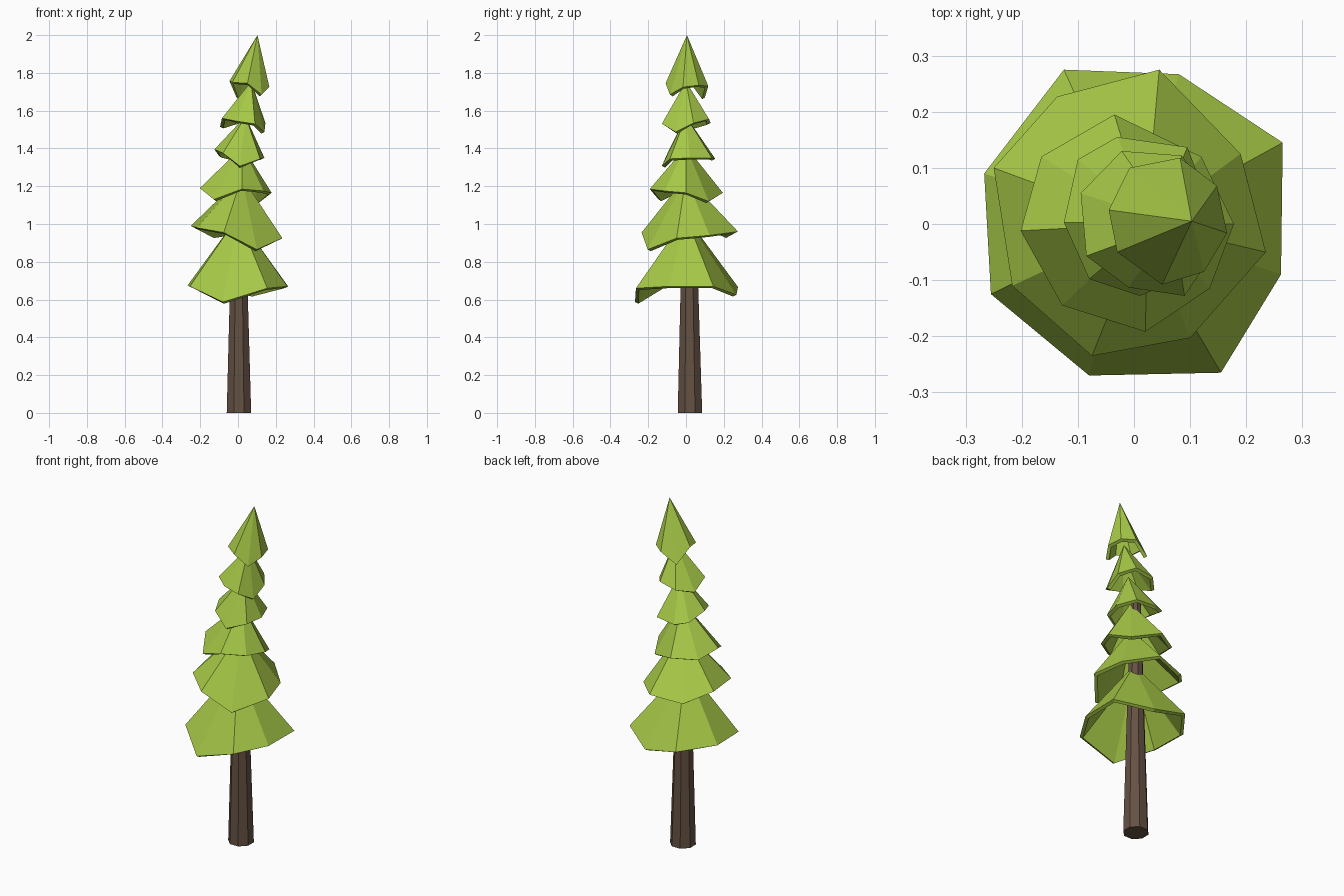
import bpy, bmesh, math
from mathutils import Vector


def material(name, rgb):
    m = bpy.data.materials.new(name)
    m.diffuse_color = (*rgb, 1.0)
    return m


leaf_green = material("leaf_green", (0.38, 0.575, 0.062))
bark_brown = material("bark_brown", (0.128, 0.082, 0.056))


def finish(bm, name, mat):
    bmesh.ops.recalc_face_normals(bm, faces=bm.faces)
    mesh = bpy.data.meshes.new(name)
    bm.to_mesh(mesh)
    bm.free()
    mesh.materials.append(mat)
    ob = bpy.data.objects.new(name, mesh)
    bpy.context.collection.objects.link(ob)


def foliage_tier(name, apex, rim_points, wall=0.018):
    """Faceted skirt with a ragged rim, a thin wall and a hollow underside."""
    bm = bmesh.new()
    apex = Vector(apex)
    n = len(rim_points)
    axis = sum((Vector(p) for p in rim_points), Vector()) / n
    outer, inner = [], []
    for p in rim_points:
        p = Vector(p)
        inward = Vector((axis.x - p.x, axis.y - p.y, 0)).normalized()
        outer.append(bm.verts.new(p))
        inner.append(bm.verts.new(p + inward * wall - Vector((0, 0, wall * 0.5))))
    top = bm.verts.new(apex)
    hollow = bm.verts.new(apex - Vector((0, 0, wall * 2.2)))
    for i in range(n):
        j = (i + 1) % n
        bm.faces.new((outer[i], outer[j], top))
        bm.faces.new((inner[j], inner[i], hollow))
        bm.faces.new((outer[j], outer[i], inner[i], inner[j]))
    finish(bm, name, leaf_green)


# Tapered octagonal trunk reaching into the crown
SIDES = 8
bm = bmesh.new()
loops = []
for x, y, z, r in ((0.005, 0.021, 0, 0.07), (0.004, 0.018, 0.68, 0.05), (0.0, 0.016, 1.46, 0.027)):
    angles = [math.radians(22.5 + i * 360 / SIDES) for i in range(SIDES)]
    loops.append([bm.verts.new((x + r * math.cos(a), y + r * math.sin(a), z)) for a in angles])
for low, high in zip(loops, loops[1:]):
    for i in range(SIDES):
        j = (i + 1) % SIDES
        bm.faces.new((low[i], low[j], high[j], high[i]))
bm.faces.new(loops[0])
bm.faces.new(loops[-1])
finish(bm, "trunk", bark_brown)

# Foliage tiers from the bottom up
foliage_tier("foliage_tier_1", (0.0, 0.0, 1.04), (
    (0.262, -0.09, 0.67), (0.265, 0.145, 0.67), (0.08, 0.267, 0.625), (-0.125, 0.275, 0.667),
    (-0.267, 0.09, 0.675), (-0.255, -0.125, 0.67), (-0.08, -0.27, 0.587), (0.155, -0.265, 0.66)))
foliage_tier("foliage_tier_2", (0.02, 0.0, 1.25), (
    (0.235, -0.05, 0.925), (0.19, 0.125, 0.94), (0.045, 0.275, 0.96), (-0.137, 0.227, 0.935),
    (-0.25, 0.1, 0.99), (-0.217, -0.11, 0.98), (-0.075, -0.235, 0.955), (0.1, -0.203, 0.865)))
foliage_tier("foliage_tier_3", (0.025, 0.0, 1.41), (
    (0.178, 0.0, 1.165), (0.12, 0.12, 1.12), (-0.035, 0.195, 1.165), (-0.165, 0.12, 1.16),
    (-0.202, -0.012, 1.19), (-0.128, -0.145, 1.13), (0.02, -0.192, 1.185), (0.135, -0.115, 1.175)))
foliage_tier("foliage_tier_4", (0.04, 0.0, 1.57), (
    (0.14, 0.02, 1.35), (0.095, 0.137, 1.35), (-0.03, 0.155, 1.345), (-0.1, 0.115, 1.36),
    (-0.125, 0.003, 1.395), (-0.08, -0.098, 1.375), (0.01, -0.128, 1.307), (0.117, -0.085, 1.345)))
foliage_tier("foliage_tier_5", (0.07, 0.0, 1.755), (
    (0.145, 0.04, 1.535), (0.085, 0.122, 1.555), (-0.022, 0.13, 1.535), (-0.095, 0.055, 1.515),
    (-0.085, -0.057, 1.56), (-0.01, -0.113, 1.545), (0.09, -0.128, 1.53), (0.14, -0.055, 1.487)))
foliage_tier("foliage_tip", (0.103, 0.005, 2.0), (
    (0.166, -0.016, 1.725), (0.148, 0.068, 1.735), (0.082, 0.118, 1.73), (-0.008, 0.1, 1.67),
    (-0.045, 0.025, 1.757), (-0.03, -0.05, 1.75), (0.05, -0.108, 1.745), (0.125, -0.085, 1.685)))
